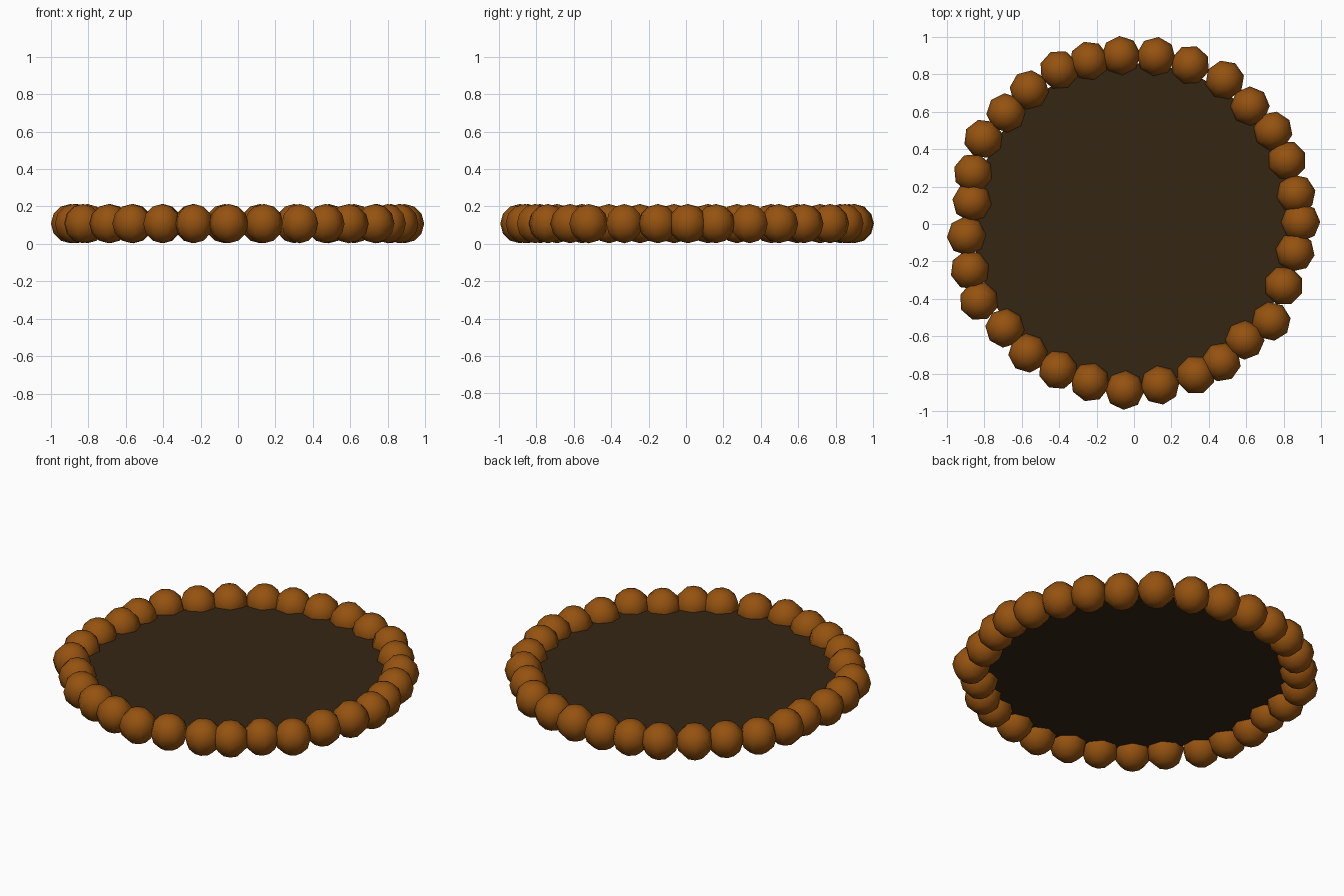
import bpy, bmesh, math
from mathutils import Matrix

if "Cube" in bpy.data.objects:
    bpy.data.objects.remove(bpy.data.objects["Cube"])

R = 0.105      # bead radius
Z = 0.108      # height of bead centres and of the disc

# bead centres around the slightly uneven ring (x, y)
centres = [
    (.89, .01), (.866, .16), (.818, .34), (.743, .497), (.62, .63), (.485, .77),
    (.30, .85), (.118, .895), (-.07, .90), (-.24, .872), (-.40, .824), (-.56, .717),
    (-.684, .594), (-.805, .455), (-.86, .273), (-.866, .118), (-.895, -.064),
    (-.877, -.246), (-.829, -.412), (-.69, -.556), (-.567, -.69), (-.406, -.78),
    (-.235, -.845), (-.05, -.888), (.139, -.861), (.33, -.807), (.467, -.738),
    (.592, -.62), (.733, -.52), (.80, -.33), (.861, -.15),
]


def material(name, color):
    m = bpy.data.materials.new(name)
    m.diffuse_color = (*color, 1)
    m.use_nodes = True
    m.node_tree.nodes["Principled BSDF"].inputs["Base Color"].default_value = m.diffuse_color
    return m


def make_object(name, bm, mat, smooth=False):
    me = bpy.data.meshes.new(name)
    for f in bm.faces:
        f.smooth = smooth
    bm.to_mesh(me)
    bm.free()
    me.materials.append(mat)
    ob = bpy.data.objects.new(name, me)
    bpy.context.collection.objects.link(ob)
    return ob


rim_mat = material("rim_brown", (0.30, 0.085, 0.005))
disc_mat = material("disc_dark_brown", (0.035, 0.019, 0.007))

# ring of low-poly beads, each turned to face outward
bm = bmesh.new()
for x, y in centres:
    turn = Matrix.Rotation(math.atan2(y, x), 4, 'Z')
    bmesh.ops.create_uvsphere(bm, u_segments=8, v_segments=6, radius=R,
                              matrix=Matrix.Translation((x, y, Z)) @ turn)
make_object("rim_beads", bm, rim_mat, smooth=True)

# flat disc spanning the bead centres
bm = bmesh.new()
bmesh.ops.create_circle(bm, cap_ends=True, segments=32, radius=0.86,
                        matrix=Matrix.Translation((0, 0, Z)))
make_object("disc", bm, disc_mat)
